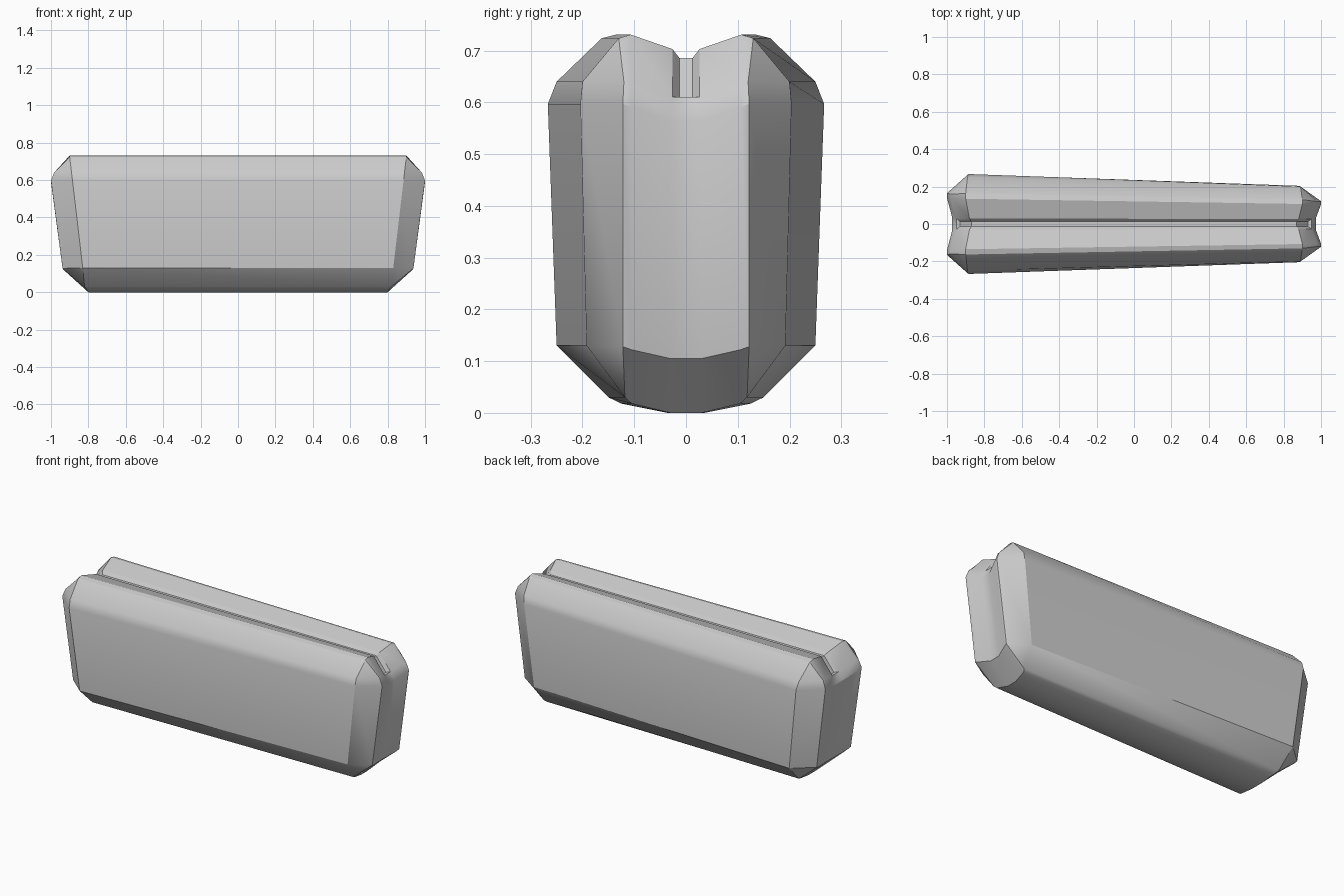
import bpy, bmesh

if "Cube" in bpy.data.objects:
    bpy.data.objects.remove(bpy.data.objects["Cube"])

# Horizontal rings of one end: (distance along x, half width left end, half width right end, z)
# Columns: side corner S, end corner C, end ridge D, centre valley N
RINGS = [
    {'S': (.82, .150, .118, .030), 'C': (.82, .150, .118, .030), 'D': (.81, .125, .105, .018), 'N': (.80, .035, .030, .0)},
    {'S': (.83, .250, .192, .130), 'C': (.938, .155, .122, .128), 'D': (.935, .135, .105, .122), 'N': (.912, .035, .030, .105)},
    {'S': (.885, .267, .204, .597), 'C': (1.0, .165, .122, .597), 'D': (1.0, .140, .105, .590), 'N': (.972, .035, .030, .565)},
    {'S': (.89, .250, .200, .640), 'C': (.983, .160, .120, .640), 'D': (.98, .140, .105, .640), 'N': (.95, .030, .026, .610)},
    {'S': (.90, .163, .130, .724), 'C': (.90, .163, .130, .724), 'D': (.90, .135, .107, .731), 'N': (.88, .030, .026, .703)},
]
# Slot floor points
RINGS[3]['G'] = (.93, .013, .013, .607)
RINGS[4]['G'] = (.868, .013, .013, .686)

bm = bmesh.new()
V = {}
for s in (-1, 1):
    for m in (-1, 1):
        for lev, ring in enumerate(RINGS):
            for col, (x, yl, yr, z) in ring.items():
                V[s, m, lev, col] = bm.verts.new((s * x, m * (yl if s < 0 else yr), z))


def face(*keys):
    bm.faces.new([V[k] for k in keys])


for s in (-1, 1):
    # Rounded end: strips around from one side to the other
    cols = [(1, c) for c in 'SCDN'] + [(-1, c) for c in 'NDCS']
    for lev in range(4):
        for (m0, c0), (m1, c1) in zip(cols, cols[1:]):
            if lev == 3 and c0 == c1:
                continue
            face((s, m0, lev, c0), (s, m1, lev, c1), (s, m1, lev + 1, c1), (s, m0, lev + 1, c0))
    # Slot running down over the end
    for m in (-1, 1):
        face((s, m, 3, 'N'), (s, m, 3, 'G'), (s, m, 4, 'G'), (s, m, 4, 'N'))
    face((s, 1, 3, 'G'), (s, -1, 3, 'G'), (s, -1, 4, 'G'), (s, 1, 4, 'G'))
    face((s, 1, 3, 'N'), (s, -1, 3, 'N'), (s, -1, 3, 'G'), (s, 1, 3, 'G'))

# Long sides, underside and grooved top between the two ends
half = [(0, 'N'), (0, 'D'), (0, 'C'), (0, 'S'), (1, 'S'), (2, 'S'), (3, 'S'),
        (4, 'S'), (4, 'C'), (4, 'D'), (4, 'N'), (4, 'G')]
loop = [(1, *k) for k in half] + [(-1, *k) for k in reversed(half)]
for a, b in zip(loop, loop[1:] + loop[:1]):
    face((-1, *a), (1, *a), (1, *b), (-1, *b))

# Close the shared corners
bmesh.ops.remove_doubles(bm, verts=bm.verts[:], dist=1e-4)
bmesh.ops.recalc_face_normals(bm, faces=bm.faces[:])

mesh = bpy.data.meshes.new("tapered_block")
bm.to_mesh(mesh)
bm.free()
body = bpy.data.objects.new("tapered_block", mesh)
bpy.context.collection.objects.link(body)
bpy.context.view_layer.objects.active = body
body.select_set(True)
bpy.ops.object.shade_smooth_by_angle(angle=0.52)
